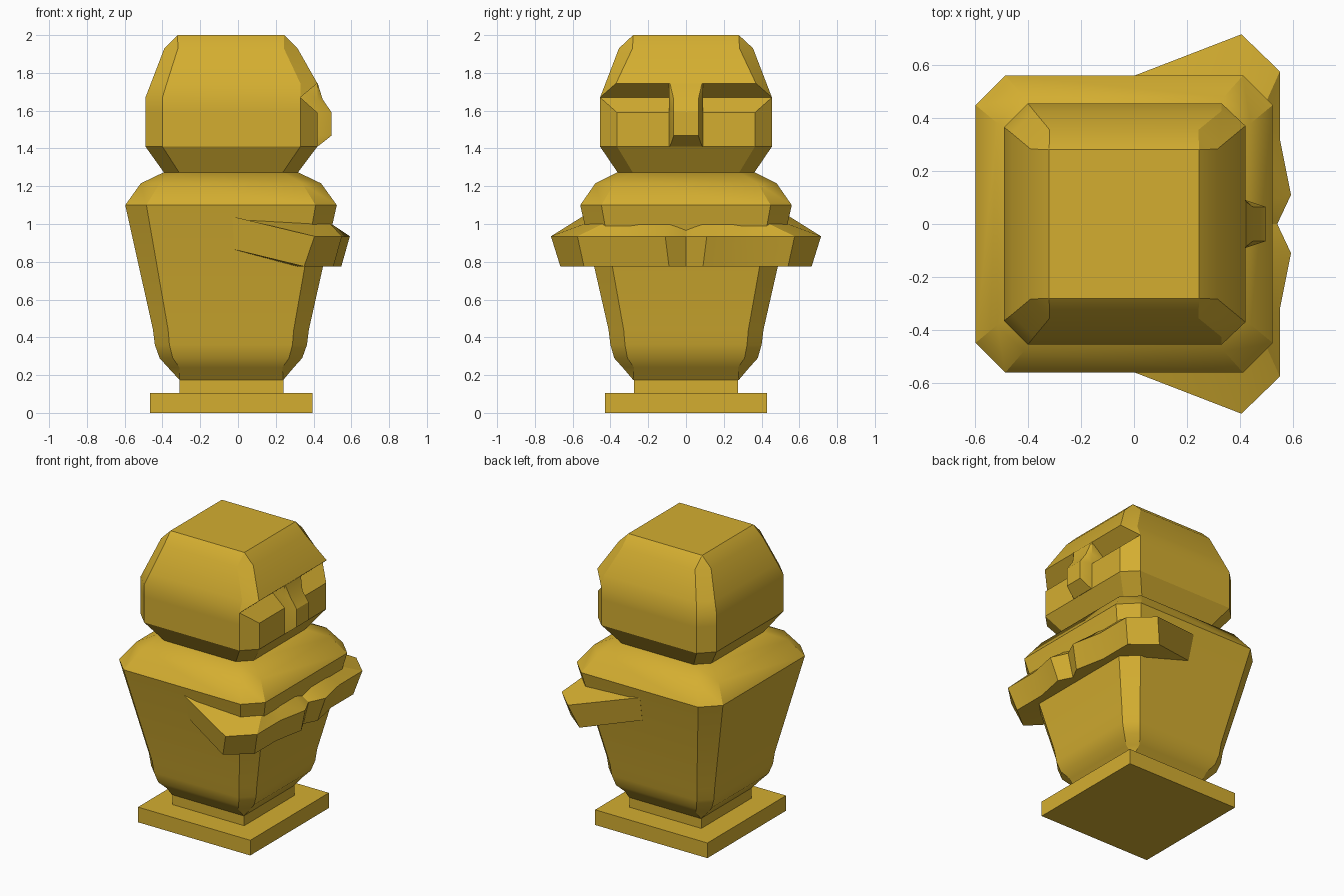
import bpy, bmesh, math

cube = bpy.data.objects.get("Cube")
if cube:
    bpy.data.objects.remove(cube, do_unlink=True)

# One gold material for everything
COLOR = (0.658, 0.423, 0.030, 1.0)
gold = bpy.data.materials.new("gold")
gold.use_nodes = True
gold.diffuse_color = COLOR
gold.node_tree.nodes["Principled BSDF"].inputs["Base Color"].default_value = COLOR


def loft(name, rings, smooth=True):
    """Skin closed rings of equal point count and cap both ends."""
    bm = bmesh.new()
    rows = [[bm.verts.new(p) for p in ring] for ring in rings]
    n = len(rows[0])
    for a, b in zip(rows, rows[1:]):
        for i in range(n):
            j = (i + 1) % n
            bm.faces.new((a[i], a[j], b[j], b[i]))
    bm.faces.new(rows[0][::-1])
    bm.faces.new(rows[-1])
    bmesh.ops.remove_doubles(bm, verts=bm.verts, dist=0.0005)
    bmesh.ops.dissolve_degenerate(bm, edges=bm.edges, dist=0.0005)
    bmesh.ops.recalc_face_normals(bm, faces=bm.faces)
    mesh = bpy.data.meshes.new(name)
    bm.to_mesh(mesh)
    bm.free()
    mesh.materials.append(gold)
    obj = bpy.data.objects.new(name, mesh)
    bpy.context.collection.objects.link(obj)
    if smooth:
        bpy.ops.object.select_all(action='DESELECT')
        obj.select_set(True)
        bpy.context.view_layer.objects.active = obj
        bpy.ops.object.shade_smooth_by_angle(angle=math.radians(30))
    return obj


def section(z, x0, x1, y, c, fx=None, fy=None):
    """Rectangle with cut corners; fx, fy override the front corner cut."""
    fx = c if fx is None else fx
    fy = c if fy is None else fy
    half = [(x0, y - c), (x0 + c, y), (x1 - fx, y), (x1, y - fy)]
    pts = half + [(px, -py) for px, py in reversed(half)]
    return [(px, py, z) for px, py in pts]


# Plinth and short post
loft("base", [section(z, -0.465, 0.395, 0.43, 0) for z in (0, 0.105)], False)
loft("post", [section(z, -0.31, 0.24, 0.275, 0) for z in (0.1, 0.18)], False)

# Tapered body with sloping shoulders
loft("body", [section(*s) for s in (
    (0.175, -0.31, 0.24, 0.28, 0),
    (0.24, -0.37, 0.295, 0.335, 0.06),
    (0.29, -0.415, 0.34, 0.38, 0.07),
    (0.36, -0.44, 0.365, 0.40, 0.077),
    (0.44, -0.45, 0.375, 0.41, 0.08),
    (1.10, -0.597, 0.523, 0.56, 0.112),
    (1.215, -0.515, 0.44, 0.48, 0.10),
    (1.275, -0.39, 0.315, 0.36, 0.08))])

# Head with an eye groove under the brow on the +x side
loft("head", [section(*s) for s in (
    (1.27, -0.39, 0.315, 0.36, 0.08),
    (1.41, -0.49, 0.42, 0.455, 0.09),
    (1.59, -0.49, 0.42, 0.455, 0.09),
    (1.67, -0.49, 0.33, 0.455, 0.09, 0, 0),
    (1.745, -0.461, 0.42, 0.426, 0.084, 0.09, 0.056),
    (1.93, -0.39, 0.315, 0.355, 0.072),
    (2.0, -0.32, 0.245, 0.28, 0))])

# Nose wedge joining the brow
loft("nose", [[(0.30, w, z), (0.42, w, z), (x, f, z),
               (x, -f, z), (0.42, -w, z), (0.30, -w, z)]
              for z, x, w, f in (
                  (1.41, 0.422, 0.09, 0.085),
                  (1.468, 0.495, 0.09, 0.065),
                  (1.592, 0.495, 0.09, 0.065),
                  (1.66, 0.448, 0.09, 0.065),
                  (1.745, 0.422, 0.09, 0.085))])

# Folded arms: inner top, outer top, outer bottom, inner bottom per station
stations = (
    ((-0.03, 0.50, 1.04), (-0.03, 0.547, 1.04), (-0.02, 0.508, 0.865), (-0.02, 0.46, 0.865)),
    ((0.38, 0.50, 1.015), (0.405, 0.715, 0.935), (0.35, 0.665, 0.775), (0.30, 0.40, 0.775)),
    ((0.48, 0.42, 1.01), (0.55, 0.575, 0.935), (0.505, 0.54, 0.775), (0.36, 0.36, 0.775)),
    ((0.48, 0.28, 1.01), (0.55, 0.32, 0.935), (0.505, 0.30, 0.775), (0.36, 0.28, 0.775)),
    ((0.48, 0.08, 1.01), (0.592, 0.11, 0.935), (0.547, 0.09, 0.775), (0.36, 0.09, 0.775)),
    ((0.48, 0, 0.975), (0.54, 0, 0.935), (0.50, 0, 0.775), (0.36, 0, 0.775)))
for side, s in (("left", 1), ("right", -1)):
    loft(side + "_arm", [[(x, s * y, z) for x, y, z in ring] for ring in stations])
